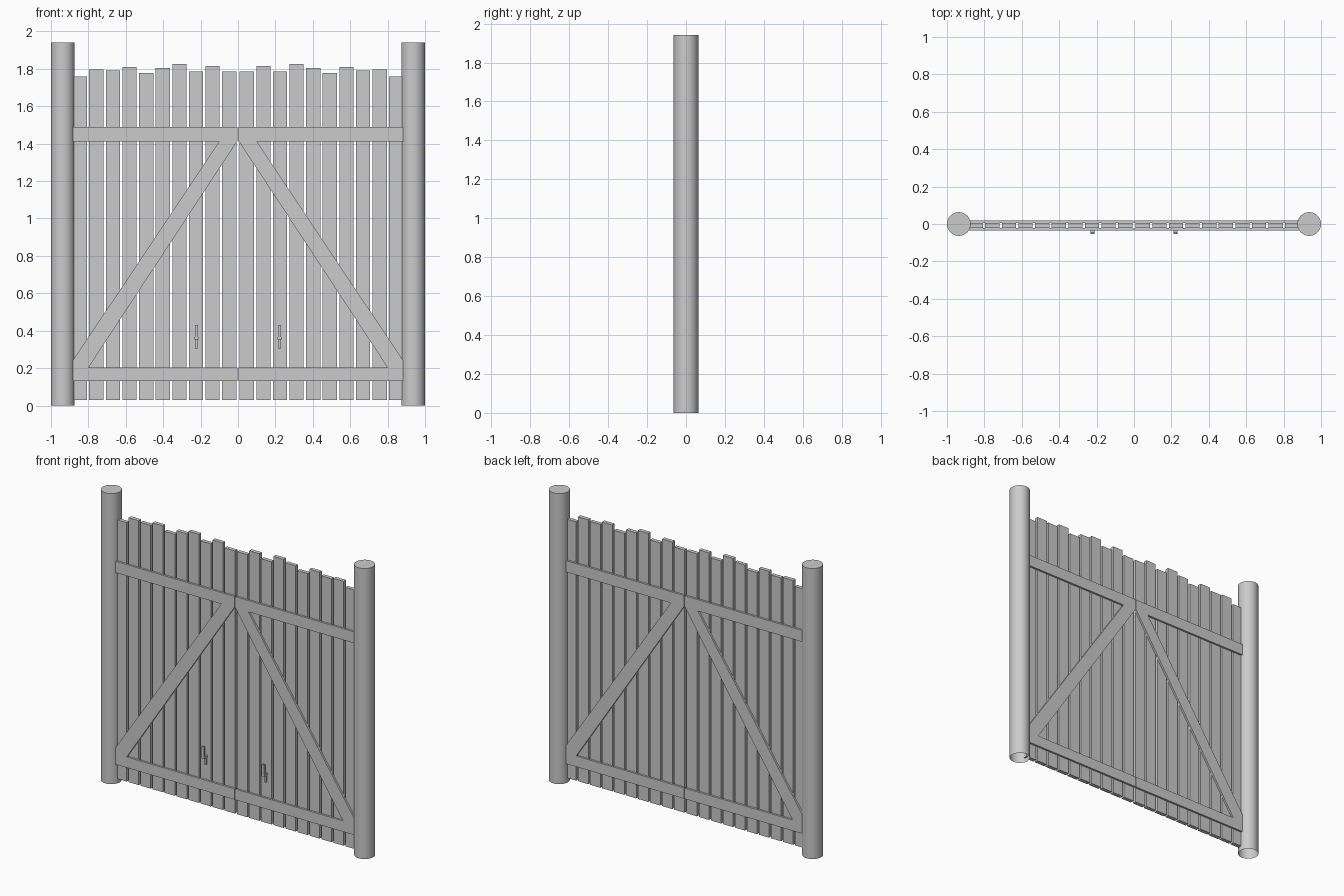
import bpy, bmesh

if "Cube" in bpy.data.objects:
    bpy.data.objects.remove(bpy.data.objects["Cube"])


def make(name, bm):
    bmesh.ops.recalc_face_normals(bm, faces=bm.faces)
    me = bpy.data.meshes.new(name)
    bm.to_mesh(me)
    bm.free()
    ob = bpy.data.objects.new(name, me)
    bpy.context.collection.objects.link(ob)
    return ob


def prism(name, pts, y0, y1):
    """Extrude an x-z outline from y0 to y1."""
    bm = bmesh.new()
    face = bm.faces.new([bm.verts.new((x, y0, z)) for x, z in pts])
    out = bmesh.ops.extrude_face_region(bm, geom=[face])
    verts = [g for g in out["geom"] if isinstance(g, bmesh.types.BMVert)]
    bmesh.ops.translate(bm, verts=verts, vec=(0, y1 - y0, 0))
    return make(name, bm)


def box(name, x0, x1, y0, y1, z0, z1):
    return prism(name, [(x0, z0), (x1, z0), (x1, z1), (x0, z1)], y0, y1)


# plank heights from the centre outwards
TOPS = [1.785, 1.815, 1.785, 1.825, 1.805, 1.778, 1.81, 1.79, 1.797, 1.76]
PLANK = (-0.021, 0.005)
LAYERS = [("front", -0.034, PLANK[0]), ("back", PLANK[1], 0.018)]

for side, s in (("left", -1), ("right", 1)):
    # round post, open underneath
    bm = bmesh.new()
    bmesh.ops.create_cone(bm, cap_ends=True, segments=32, radius1=0.0635,
                          radius2=0.0635, depth=1.942)
    bmesh.ops.translate(bm, verts=bm.verts, vec=(s * 0.9365, 0, 0.971))
    bottom = [f for f in bm.faces if f.calc_center_median().z < 0.01]
    bmesh.ops.delete(bm, geom=bottom, context='FACES_ONLY')
    post = make(side + "_post", bm)
    bpy.context.view_layer.objects.active = post
    post.select_set(True)
    bpy.ops.object.shade_smooth_by_angle()
    post.select_set(False)

    # vertical planks
    for i, top in enumerate(TOPS):
        x = 0.009 + i * 0.0888
        box(f"{side}_plank_{i}", s * x, s * (x + 0.076), *PLANK, 0.03, top)

    # rails and diagonal brace on both faces
    for face, y0, y1 in LAYERS:
        for rail, z0, z1 in (("lower", 0.13, 0.202), ("upper", 1.412, 1.488)):
            box(f"{side}_{face}_{rail}_rail", s * 0.003, s * 0.885, y0, y1, z0, z1)
        outline = [(0.10, 1.412), (0.005, 1.412), (0.80, 0.202),
                   (0.885, 0.202), (0.885, 0.238)]
        prism(f"{side}_{face}_brace", [(s * x, z) for x, z in outline], y0, y1)

    # small stepped latch handle
    c = s * 0.222
    box(side + "_latch_plate", c - 0.008, c + 0.008, -0.032, -0.021, 0.305, 0.365)
    box(side + "_latch_bracket", c - 0.011, c + 0.011, -0.054, -0.021, 0.352, 0.366)
    box(side + "_latch_grip", c - 0.009, c + 0.009, -0.054, -0.042, 0.36, 0.43)
